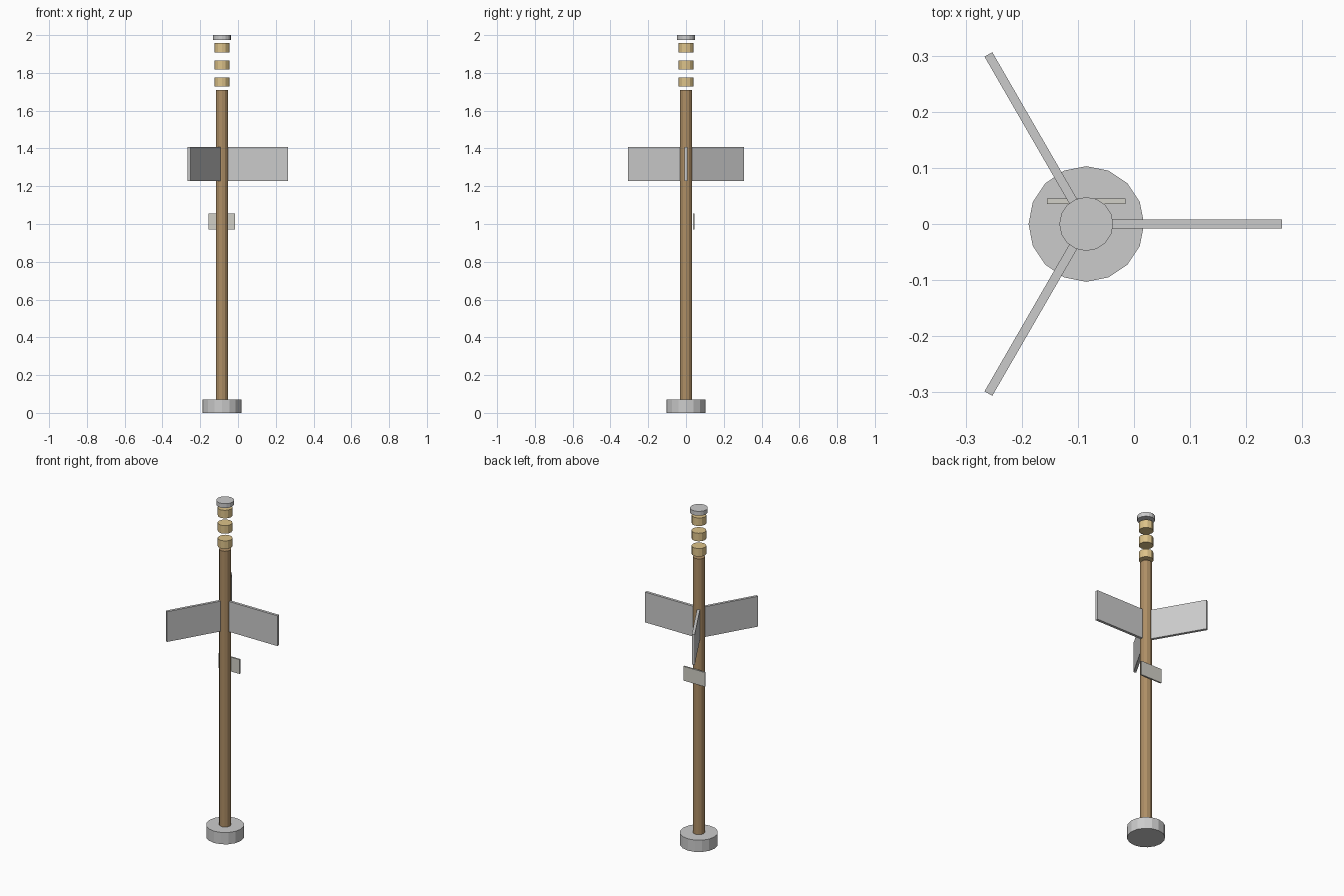
import bpy, math

if "Cube" in bpy.data.objects:
    bpy.data.objects.remove(bpy.data.objects["Cube"])

AX = -0.085  # x of the pole axis


def material(name, rgb):
    m = bpy.data.materials.new(name)
    m.diffuse_color = (*rgb, 1)
    m.use_nodes = True
    m.node_tree.nodes["Principled BSDF"].inputs["Base Color"].default_value = m.diffuse_color
    return m


def cyl(name, r, z0, z1, sides, mat=None):
    bpy.ops.mesh.primitive_cylinder_add(vertices=sides, radius=r, depth=z1 - z0,
                                        location=(AX, 0, (z0 + z1) / 2))
    o = bpy.context.object
    o.name = name
    if mat:
        o.data.materials.append(mat)
    return o


def box(name, size, loc, angle=0, mat=None):
    bpy.ops.mesh.primitive_cube_add(size=1, location=loc, rotation=(0, 0, angle))
    o = bpy.context.object
    o.name = name
    o.scale = size
    bpy.ops.object.transform_apply(location=False, rotation=False, scale=True)
    if mat:
        o.data.materials.append(mat)
    return o


wood = material("wood", (0.42, 0.27, 0.13))
tan = material("tan", (0.72, 0.54, 0.25))
pale = material("pale_grey", (0.64, 0.63, 0.57))

# base, pole and cap
cyl("base", 0.103, 0, 0.07, 16)
cyl("pole", 0.0325, 0.068, 1.71, 12, wood)
cyl("top_cap", 0.048, 1.974, 2.0, 16)

# three separate rings above the pole
for i, z in enumerate((1.727, 1.818, 1.909)):
    cyl(f"ring_{i + 1}", 0.04, z, z + 0.048, 12, tan)

# three fins radiating from the pole
R0, R1 = 0.031, 0.349
for i in range(3):
    a = i * math.tau / 3
    mid = (R0 + R1) / 2
    box(f"fin_{i + 1}", (R1 - R0, 0.016, 0.18),
        (AX + mid * math.cos(a), mid * math.sin(a), 1.318), a)

# small plate on the back of the pole
box("back_plate", (0.14, 0.009, 0.085), (AX, 0.0405, 1.013), 0, pale)
